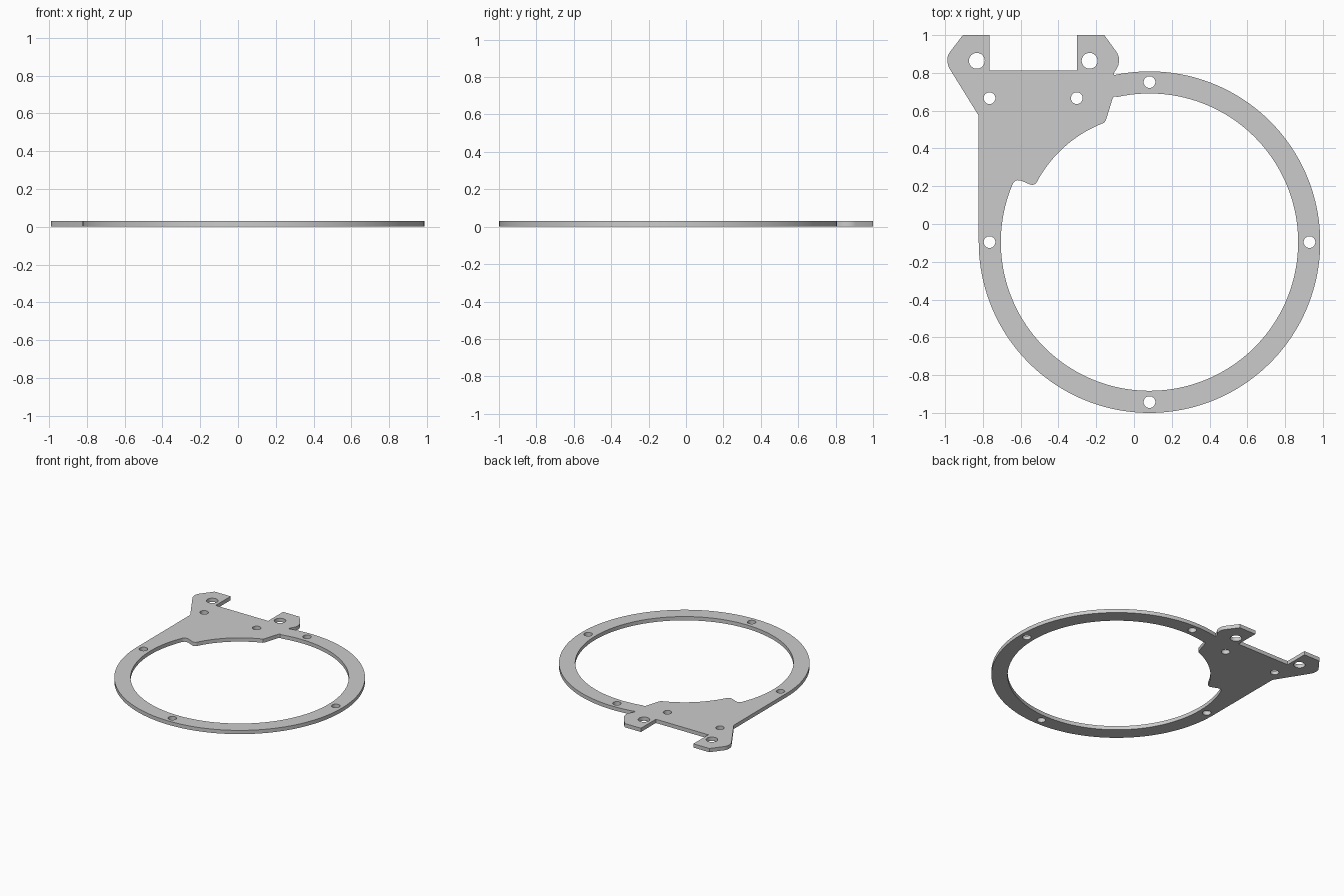
import bpy, bmesh
from math import cos, sin, radians

if "Cube" in bpy.data.objects:
    bpy.data.objects.remove(bpy.data.objects["Cube"])

CX, CY = 0.082, -0.096      # ring centre
R_OUT, R_IN, R_PAD = 0.904, 0.787, 0.676
THICK = 0.03


def arc(cx, cy, r, a0, a1, n):
    """Points along an arc, angles in degrees, both ends included."""
    return [(cx + r * cos(radians(a0 + (a1 - a0) * i / n)),
             cy + r * sin(radians(a0 + (a1 - a0) * i / n))) for i in range(n + 1)]


def circle(cx, cy, r, n=32):
    return arc(cx, cy, r, 0, 360, n)[:-1]


# Outer edge: ring, straight left side, two ears with a slot between them
outer = arc(CX, CY, R_OUT, 102.1, -180, 128) + [
    (-0.822, 0.573), (-0.978, 0.825), (-0.985, 0.842), (-0.988, 0.868),
    (-0.986, 0.888), (-0.977, 0.907), (-0.906, 1.0), (-0.765, 1.0),
    (-0.765, 0.812), (-0.303, 0.812), (-0.303, 1.0), (-0.157, 1.0),
    (-0.09, 0.907), (-0.081, 0.888), (-0.079, 0.868), (-0.082, 0.842),
    (-0.09, 0.825), (-0.105, 0.802)]

# Inner edge: ring bore, then the pad that reaches into it
inner = arc(CX, CY, R_IN, 102.5, -203.3, 128) + [
    (-0.628, 0.229), (-0.615, 0.232), (-0.594, 0.228), (-0.552, 0.21),
    (-0.538, 0.207), (-0.528, 0.209)]
inner += arc(CX, CY, R_PAD, 152.6, 110.7, 24) + [
    (-0.148, 0.551), (-0.115, 0.659), (-0.11, 0.669), (-0.102, 0.676)]

# Screw holes: four in the ring, two in the plate, two larger in the ears
holes = [circle(CX + 0.847 * cos(radians(a)), CY + 0.847 * sin(radians(a)), 0.031)
         for a in (0, 90, 180, 270)]
for x in (-0.765, -0.303):
    holes.append(circle(x, 0.666, 0.031))
for x in (-0.832, -0.235):
    holes.append(circle(x, 0.864, 0.042))

# Flat filled profile, extruded to thickness
curve = bpy.data.curves.new("plate_profile", 'CURVE')
curve.dimensions = '2D'
curve.fill_mode = 'BOTH'
curve.extrude = THICK / 2
for loop in [outer, inner] + holes:
    spline = curve.splines.new('POLY')
    spline.points.add(len(loop) - 1)
    for point, (x, y) in zip(spline.points, loop):
        point.co = (x, y, 0, 1)
    spline.use_cyclic_u = True

helper = bpy.data.objects.new("profile_helper", curve)
bpy.context.collection.objects.link(helper)
bpy.context.view_layer.update()
depsgraph = bpy.context.evaluated_depsgraph_get()
mesh = bpy.data.meshes.new_from_object(helper.evaluated_get(depsgraph))
bpy.data.objects.remove(helper)

# Weld the caps to the walls and stand the plate on z = 0
bm = bmesh.new()
bm.from_mesh(mesh)
bmesh.ops.remove_doubles(bm, verts=bm.verts, dist=0.0001)
bmesh.ops.translate(bm, verts=bm.verts, vec=(0, 0, THICK / 2))
bmesh.ops.recalc_face_normals(bm, faces=bm.faces)
bm.to_mesh(mesh)
bm.free()

plate = bpy.data.objects.new("ring_mounting_plate", mesh)
bpy.context.collection.objects.link(plate)
bpy.context.view_layer.objects.active = plate
plate.select_set(True)
bpy.ops.object.shade_smooth_by_angle(angle=radians(20))
